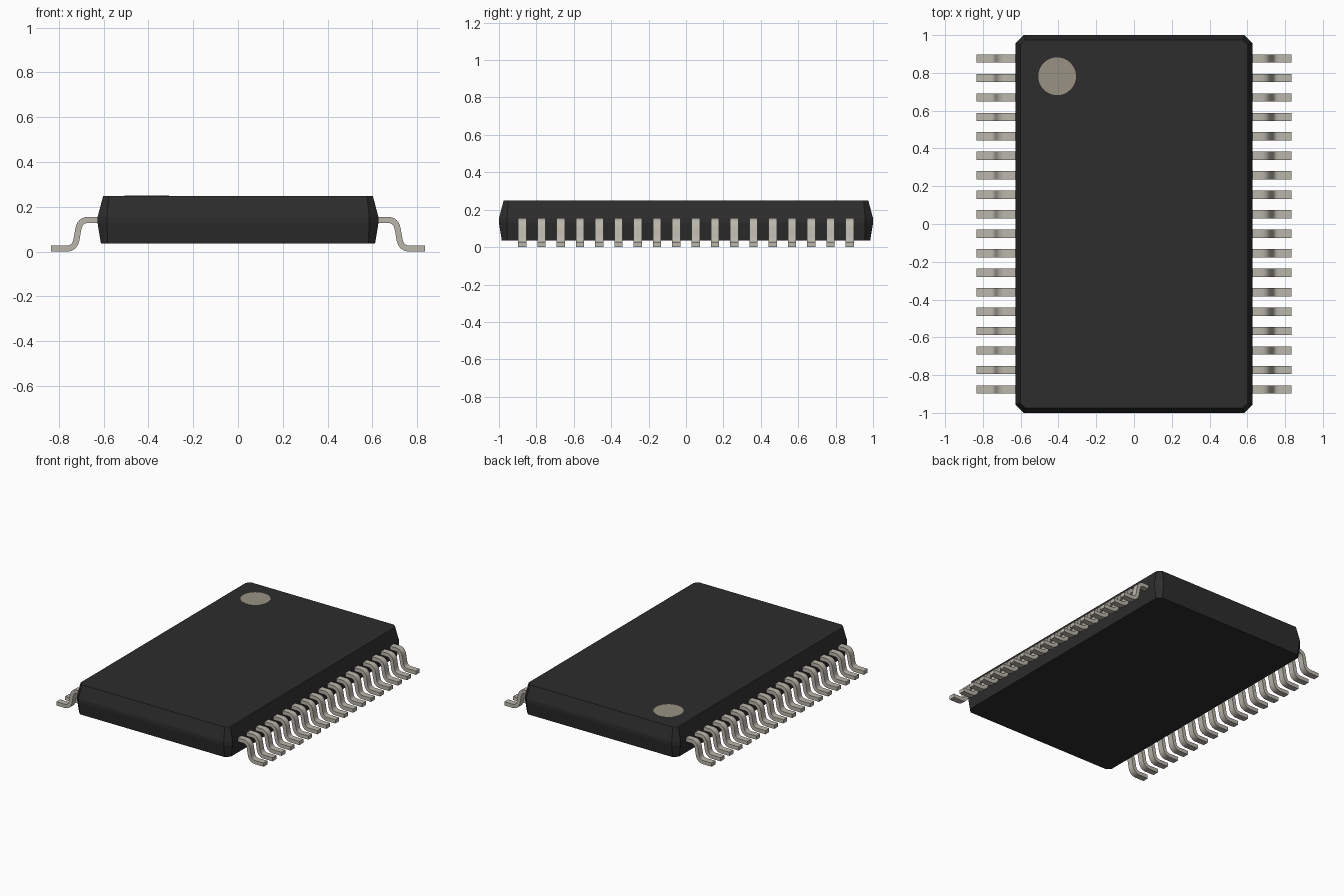
import bpy, bmesh, math
from mathutils import Vector

cube = bpy.data.objects.get("Cube")
if cube:
    bpy.data.objects.remove(cube)


def material(name, rgb):
    m = bpy.data.materials.new(name)
    m.use_nodes = True
    m.diffuse_color = (*rgb, 1)
    m.node_tree.nodes["Principled BSDF"].inputs["Base Color"].default_value = (*rgb, 1)
    return m


black = material("black plastic", (0.026, 0.026, 0.026))
silver = material("tinned metal", (0.49, 0.47, 0.41))
tan = material("marker tan", (0.32, 0.29, 0.23))


def finish(name, bm, mat):
    bmesh.ops.recalc_face_normals(bm, faces=bm.faces)
    mesh = bpy.data.meshes.new(name)
    bm.to_mesh(mesh)
    bm.free()
    mesh.materials.append(mat)
    ob = bpy.data.objects.new(name, mesh)
    bpy.context.collection.objects.link(ob)
    return ob


def loft(bm, rings):
    """Skin a stack of closed rings and cap both ends."""
    loops = [[bm.verts.new(p) for p in ring] for ring in rings]
    for a, b in zip(loops, loops[1:]):
        for i in range(len(a)):
            j = (i + 1) % len(a)
            bm.faces.new((a[i], a[j], b[j], b[i]))
    bm.faces.new(loops[0])
    bm.faces.new(loops[-1])


def chamfered(x, y, c, z):
    quarter = [(x, y - c), (x - c, y)]
    ring = []
    for sx, sy in ((1, 1), (-1, 1), (-1, -1), (1, -1)):
        pts = quarter if sx * sy > 0 else quarter[::-1]
        ring += [(sx * px, sy * py, z) for px, py in pts]
    return ring


# Moulded body: tapered below and above a straight band, corners cut
bm = bmesh.new()
loft(bm, [chamfered(0.612, 0.985, 0.03, 0.036),
          chamfered(0.627, 1.0, 0.042, 0.128),
          chamfered(0.627, 1.0, 0.042, 0.154),
          chamfered(0.602, 0.975, 0.026, 0.249)])
finish("chip_body", bm, black)

# Round marker for the first lead
bm = bmesh.new()
bmesh.ops.create_cone(bm, cap_ends=True, segments=48, radius1=0.1, radius2=0.1, depth=0.002)
bmesh.ops.translate(bm, verts=bm.verts, vec=(-0.407, 0.782, 0.249))
finish("first_lead_marker", bm, tan)


# Gull-wing lead: centre line with two rounded bends
def bend(a, corner, b, steps=8):
    a, corner, b = Vector(a), Vector(corner), Vector(b)
    for i in range(steps + 1):
        t = i / steps
        yield a * (1 - t) ** 2 + corner * 2 * t * (1 - t) + b * t * t


HIGH, LOW, THICK, WIDTH = 0.141, 0.0135, 0.027, 0.044
path = [Vector((0.6, HIGH))]
path += bend((0.672, HIGH), (0.706, HIGH), (0.713, 0.1))
path += bend((0.721, 0.055), (0.728, LOW), (0.768, LOW))
path.append(Vector((0.835, LOW)))


def lead_rings(side, y):
    for i, p in enumerate(path):
        d = (path[min(i + 1, len(path) - 1)] - path[max(i - 1, 0)]).normalized()
        n = Vector((-d.y, d.x)) * THICK / 2
        yield [(side * (p.x + s * n.x), y + w * WIDTH / 2, p.y + s * n.y)
               for s, w in ((1, -1), (1, 1), (-1, 1), (-1, -1))]


# Eighteen leads along each long side
COUNT, REACH = 18, 0.876
for side, name in ((1, "left_leads"), (-1, "right_leads")):
    bm = bmesh.new()
    for k in range(COUNT):
        loft(bm, list(lead_rings(side, REACH * (2 * k / (COUNT - 1) - 1))))
    ob = finish(name, bm, silver)
    bpy.ops.object.select_all(action="DESELECT")
    ob.select_set(True)
    bpy.context.view_layer.objects.active = ob
    bpy.ops.object.shade_smooth_by_angle(angle=math.radians(35))
